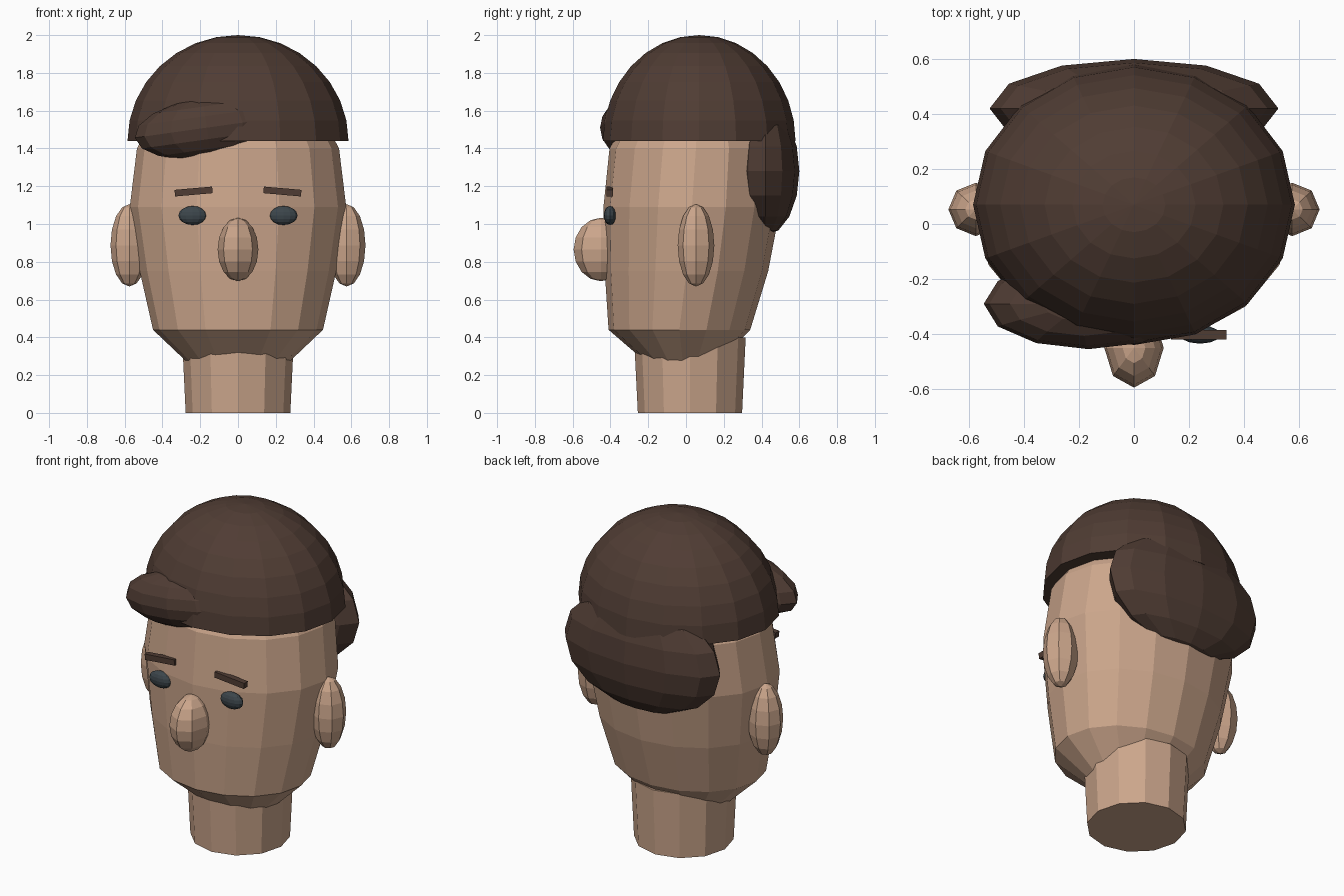
import bpy, bmesh
from math import sin, cos, pi, radians
from mathutils import Matrix

if "Cube" in bpy.data.objects:
    bpy.data.objects.remove(bpy.data.objects["Cube"])


def material(name, rgb):
    m = bpy.data.materials.new(name)
    m.diffuse_color = (*rgb, 1)
    m.use_nodes = True
    m.node_tree.nodes["Principled BSDF"].inputs["Base Color"].default_value = m.diffuse_color
    return m


SKIN = material("skin", (0.60, 0.38, 0.26))
HAIR = material("hair", (0.080, 0.046, 0.034))
EYE = material("eye", (0.045, 0.060, 0.070))
LIP = material("lip", (0.25, 0.13, 0.09))


def finish(name, bm, mat, loc=(0, 0, 0), rot_y=0):
    bm.transform(Matrix.Translation(loc) @ Matrix.Rotation(radians(rot_y), 4, 'Y'))
    bmesh.ops.recalc_face_normals(bm, faces=bm.faces)
    me = bpy.data.meshes.new(name)
    bm.to_mesh(me)
    bm.free()
    me.materials.append(mat)
    ob = bpy.data.objects.new(name, me)
    bpy.context.collection.objects.link(ob)
    return ob


def ellipsoid(name, mat, loc, size, seg, rings, rot_y=0, dome=False):
    bm = bmesh.new()
    bmesh.ops.create_uvsphere(bm, u_segments=seg, v_segments=rings, radius=1)
    if dome:  # keep the upper half and close its underside
        low = [v for v in bm.verts if v.co.z < -0.01]
        bmesh.ops.delete(bm, geom=low, context='VERTS')
        bmesh.ops.holes_fill(bm, edges=[e for e in bm.edges if e.is_boundary], sides=0)
    bmesh.ops.scale(bm, vec=size, verts=bm.verts)
    return finish(name, bm, mat, loc, rot_y)


def box(name, mat, loc, size, rot_y=0):
    bm = bmesh.new()
    bmesh.ops.create_cube(bm, size=1)
    bmesh.ops.scale(bm, vec=size, verts=bm.verts)
    return finish(name, bm, mat, loc, rot_y)


def loft(name, mat, sections, seg):
    """Stack elliptical rings given as (z, half width, front y, back y)."""
    bm = bmesh.new()
    loops = []
    for z, rx, yf, yb in sections:
        cy, ry = (yf + yb) / 2, (yb - yf) / 2
        loops.append([bm.verts.new((rx * cos(2 * pi * i / seg),
                                    cy + ry * sin(2 * pi * i / seg), z))
                      for i in range(seg)])
    for a, b in zip(loops, loops[1:]):
        for i in range(seg):
            j = (i + 1) % seg
            bm.faces.new((a[i], a[j], b[j], b[i]))
    bm.faces.new(loops[0][::-1])
    bm.faces.new(loops[-1])
    return finish(name, bm, mat)


# Head and neck
loft("head", SKIN, [
    (0.25, 0.25, -0.19, 0.16),
    (0.44, 0.45, -0.41, 0.34),
    (0.75, 0.52, -0.43, 0.435),
    (1.09, 0.573, -0.437, 0.50),
    (1.40, 0.535, -0.405, 0.51),
    (1.65, 0.40, -0.27, 0.40),
    (1.80, 0.18, -0.08, 0.22)], 16)
loft("neck", SKIN, [
    (0.0, 0.277, -0.255, 0.297),
    (0.40, 0.296, -0.275, 0.316)], 12)

# Hair: cap, side-swept fringe and back roll
ellipsoid("hair_cap", HAIR, (0, 0.07, 1.44), (0.585, 0.51, 0.56), 16, 16, dome=True)
ellipsoid("hair_fringe", HAIR, (-0.165, -0.29, 1.51), (0.385, 0.165, 0.16), 12, 8, rot_y=-8)
ellipsoid("hair_back", HAIR, (0, 0.42, 1.28), (0.525, 0.18, 0.34), 12, 8)

# Nose and mouth
ellipsoid("nose", SKIN, (0, -0.45, 0.865), (0.108, 0.145, 0.168), 8, 8)
ellipsoid("mouth", LIP, (0, -0.39, 0.61), (0.13, 0.022, 0.01), 12, 6)

# Paired features
for side, s in (("left", -1), ("right", 1)):
    ellipsoid("ear_" + side, SKIN, (s * 0.575, 0.053, 0.887), (0.10, 0.097, 0.218), 8, 8)
    ellipsoid("eye_" + side, EYE, (s * 0.24, -0.402, 1.045), (0.075, 0.033, 0.05), 12, 8)
    box("brow_" + side, HAIR, (s * 0.235, -0.403, 1.172), (0.2, 0.035, 0.035), rot_y=s * 5)
